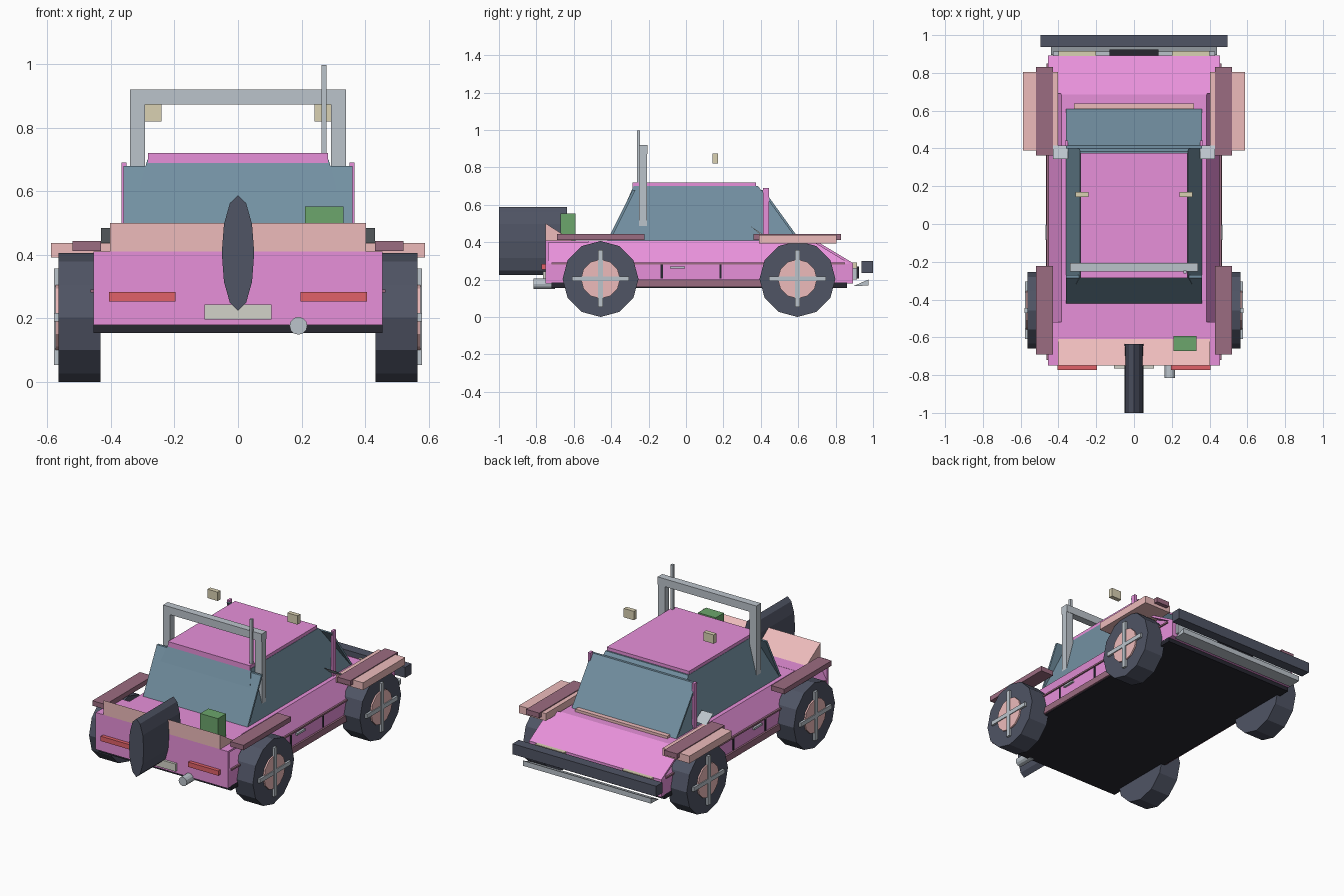
import bpy, bmesh, math

if "Cube" in bpy.data.objects:
    bpy.data.objects.remove(bpy.data.objects["Cube"])

def mat(name, r, g, b):
    m = bpy.data.materials.new(name)
    m.diffuse_color = (r, g, b, 1)
    m.use_nodes = True
    m.node_tree.nodes["Principled BSDF"].inputs["Base Color"].default_value = m.diffuse_color
    return m

PINK = mat("pink_paint", 0.80, 0.28, 0.70)
BLUSH = mat("blush_paint", 0.85, 0.50, 0.50)
MAUVE = mat("mauve_trim", 0.33, 0.15, 0.22)
GLASS = mat("glass", 0.17, 0.28, 0.36)
DARK = mat("dark_rubber", 0.08, 0.09, 0.13)
BLACK = mat("black", 0.02, 0.02, 0.03)
STEEL = mat("steel", 0.50, 0.55, 0.60)
CREAM = mat("cream_lamp", 0.70, 0.64, 0.45)
RED = mat("red_lamp", 0.75, 0.12, 0.14)
GREEN = mat("green_can", 0.15, 0.38, 0.15)
PLATE = mat("plate_white", 0.65, 0.65, 0.58)


def loft(name, m, rings, mirror=False):
    """Closed solid through matching rings of points."""
    bm = bmesh.new()
    vs = [[bm.verts.new(p) for p in ring] for ring in rings]
    n = len(rings[0])
    for a, b in zip(vs, vs[1:]):
        for i in range(n):
            j = (i + 1) % n
            bm.faces.new((a[i], a[j], b[j], b[i]))
    bm.faces.new(vs[0])
    bm.faces.new(vs[-1])
    bmesh.ops.recalc_face_normals(bm, faces=bm.faces)
    me = bpy.data.meshes.new(name)
    bm.to_mesh(me)
    bm.free()
    me.materials.append(m)
    ob = bpy.data.objects.new(name, me)
    bpy.context.collection.objects.link(ob)
    if mirror:
        ob.modifiers.new("mirror", 'MIRROR')
    return ob


def rect(x0, x1, y0, y1, z):
    return [(x0, y0, z), (x1, y0, z), (x1, y1, z), (x0, y1, z)]


def box(name, m, x0, x1, y0, y1, z0, z1, mirror=False):
    return loft(name, m, [rect(x0, x1, y0, y1, z0), rect(x0, x1, y0, y1, z1)], mirror)


def prism(name, m, profile, x0, x1, mirror=False):
    """Side profile of (y, z) points extruded along x."""
    return loft(name, m, [[(x, y, z) for y, z in profile] for x in (x0, x1)], mirror)


def disc(name, m, y, z, r, x0, x1, n=12):
    prof = [(y + r * math.sin(i * math.tau / n), z - r * math.cos(i * math.tau / n)) for i in range(n)]
    return prism(name, m, prof, x0, x1, True)


def tube_y(name, m, x, z, rx, rz, y0, y1, n=12):
    return loft(name, m, [[(x + rx * math.sin(i * math.tau / n), y, z - rz * math.cos(i * math.tau / n))
                           for i in range(n)] for y in (y0, y1)])


# Body: core with leaning sides, plus full-width end panels
box("chassis", BLACK, -.455, .455, -.72, .86, .155, .185)
loft("body_core", PINK, [rect(-.455, .455, -.74, .885, .18),
                         rect(-.455, .455, -.74, .885, .285),
                         rect(-.385, .385, -.74, .685, .409)])
box("rear_panel", PINK, -.455, .455, -.75, -.735, .18, .41)
box("rear_deck", PINK, -.455, .455, -.75, -.52, .398, .41)
prism("hood", PINK, [(.69, .41), (.893, .288), (.893, .272), (.69, .395)], -.455, .455)
box("front_panel", PINK, -.455, .455, .88, .893, .18, .288)
prism("rear_wedge", BLUSH, [(-.75, .41), (-.75, .50), (-.61, .41)], -.402, .402)

# Cabin
loft("cabin_glass", GLASS, [rect(-.36, .36, -.412, .602, .405),
                            rect(-.285, .285, -.28, .385, .70)])
prism("windshield", GLASS, [(.61, .41), (.415, .68), (.40, .68), (.595, .41)], -.36, .36)
prism("rear_window", GLASS, [(-.42, .41), (-.285, .68), (-.27, .68), (-.405, .41)], -.36, .36)
box("roof", PINK, -.283, .283, -.285, .375, .68, .72)
box("pillar", PINK, .35, .366, .413, .443, .41, .69, True)
box("cowl_strip", BLUSH, -.317, .317, .608, .637, .405, .425)

# Side details
box("side_trim", MAUVE, .45, .463, -.72, .85, .281, .291, True)
box("running_board", MAUVE, .42, .466, -.50, .60, .16, .20, True)
for i, y in enumerate((-.13, .185)):
    box(f"door_seam_{i}", BLACK, .45, .459, y - .006, y + .006, .205, .28, True)
box("door_handle", STEEL, .45, .468, -.085, -.005, .259, .271, True)
prism("side_mirror", STEEL, [(.345, .485), (.415, .44), (.345 + .06, .435)], .35, .43, True)

# Fenders
box("rear_fender", MAUVE, .43, .52, -.69, -.223, .412, .443, True)
box("front_fender", MAUVE, .43, .52, .362, .83, .412, .443, True)
box("front_flare", BLUSH, .402, .588, .39, .805, .392, .438, True)

# Wheels
for end, y in (("rear", -.457), ("front", .596)):
    disc(end + "_tire", DARK, y, .203, .203, .432, .564)
    disc(end + "_hub", BLUSH, y, .203, .105, .50, .573)
    box(end + "_spoke_upright", STEEL, .565, .579, y - .013, y + .013, .053, .357, True)
    box(end + "_spoke_level", STEEL, .565, .578, y - .152, y + .152, .191, .217, True)
tube_y("spare_wheel", DARK, 0, .406, .051, .181, -1, -.635)

# Front end
box("front_bumper", DARK, -.495, .495, .938, 1, .235, .30)
prism("skid_plate", STEEL, [(.895, .165), (.975, .168), (.975, .20)], -.44, .44)
box("radiator_surround", STEEL, -.43, .43, .885, .913, .20, .262)
box("grille", BLACK, -.13, .13, .885, .925, .205, .27)
box("headlight", CREAM, .20, .40, .885, .915, .26, .29, True)

# Rear end
box("tail_light", RED, .197, .405, -.772, -.745, .254, .284, True)
box("number_plate", PLATE, -.105, .105, -.765, -.745, .197, .244)
tube_y("exhaust", STEEL, .19, .177, .028, .028, -.815, -.70)
box("fuel_can", GREEN, .21, .332, -.672, -.592, .405, .552)

# Roll bar, aerial and spot lamps
box("roll_bar_post", STEEL, .292, .34, -.25, -.208, .485, .90, True)
box("roll_bar_top", STEEL, -.34, .34, -.252, -.206, .872, .92)
box("aerial", STEEL, .263, .279, -.262, -.246, .68, .997)
box("spot_lamp", CREAM, .24, .31, .143, .17, .82, .875, True)
